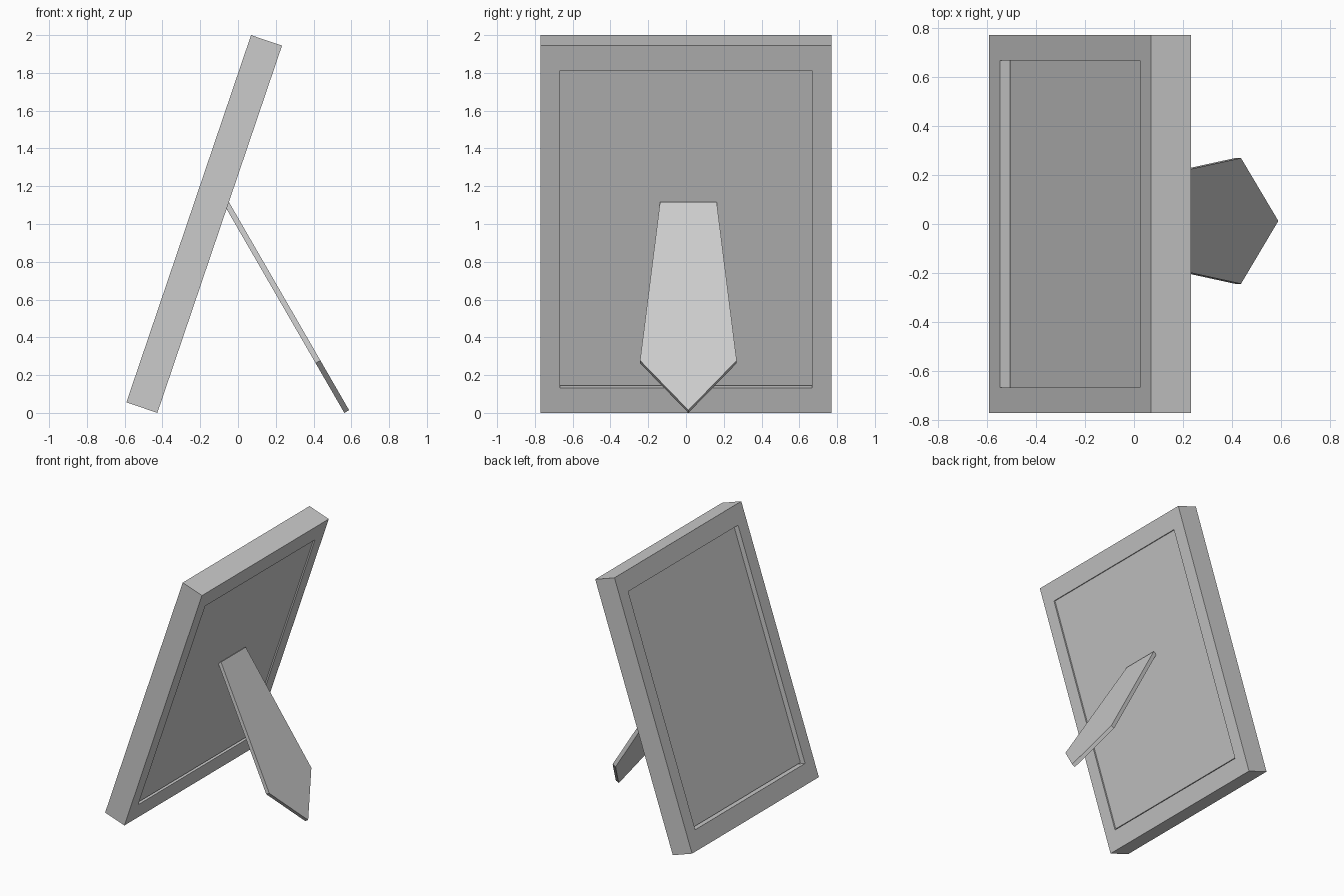
import bpy, bmesh
from math import radians

if "Cube" in bpy.data.objects:
    bpy.data.objects.remove(bpy.data.objects["Cube"])


def add_object(name, bm, location, lean):
    bmesh.ops.recalc_face_normals(bm, faces=bm.faces)
    mesh = bpy.data.meshes.new(name)
    bm.to_mesh(mesh)
    bm.free()
    obj = bpy.data.objects.new(name, mesh)
    bpy.context.collection.objects.link(obj)
    obj.location = location
    obj.rotation_euler = (0, radians(lean), 0)
    return obj


# Frame: leaning slab with a rectangular opening cut right through
THICK, WIDTH, HEIGHT = 0.173, 1.54, 2.053
OPEN_Y, OPEN_Z = 0.667, 0.8865           # half sizes of the opening
CENTRE, LEAN = (-0.179, 0, 1.0), 18.75

bm = bmesh.new()
bmesh.ops.create_cube(bm, size=1)
bmesh.ops.scale(bm, vec=(THICK, WIDTH, HEIGHT), verts=bm.verts)
rims = []
broad_faces = [f for f in bm.faces if abs(f.normal.x) > 0.9]
for face in broad_faces:
    bmesh.ops.inset_individual(bm, faces=[face], thickness=0.1)
    for v in face.verts:
        v.co.y = OPEN_Y if v.co.y > 0 else -OPEN_Y
        v.co.z = OPEN_Z if v.co.z > 0 else -OPEN_Z
    rims += list(face.edges)
bmesh.ops.delete(bm, geom=broad_faces, context='FACES_ONLY')
bmesh.ops.bridge_loops(bm, edges=rims)
add_object("picture_frame", bm, CENTRE, LEAN)

# Backing panel: deeper set at the front, nearly flush behind, small gap below
FRONT_DEPTH, BACK_DEPTH, GAP = 0.039, 0.011, 0.009
bm = bmesh.new()
bmesh.ops.create_cube(bm, size=1)
bmesh.ops.scale(bm, verts=bm.verts, vec=(THICK - FRONT_DEPTH - BACK_DEPTH,
                                         2 * OPEN_Y, 2 * OPEN_Z - GAP))
bmesh.ops.translate(bm, verts=bm.verts,
                    vec=((FRONT_DEPTH - BACK_DEPTH) / 2, 0, GAP / 2))
add_object("backing_panel", bm, CENTRE, LEAN)

# Easel leg: flat five-sided plate with a pointed foot
LEG_THICK = 0.029
outline = [(0, 0), (0.256, 0.304), (0.15, 1.272), (-0.15, 1.272), (-0.256, 0.304)]

bm = bmesh.new()
plate = bm.faces.new([bm.verts.new((0, y, z)) for y, z in outline])
result = bmesh.ops.extrude_face_region(bm, geom=[plate], use_keep_orig=True)
moved = [g for g in result["geom"] if isinstance(g, bmesh.types.BMVert)]
bmesh.ops.translate(bm, vec=(-LEG_THICK, 0, 0), verts=moved)
add_object("easel_leg", bm, (0.588, 0.0125, 0.0145), -30)
